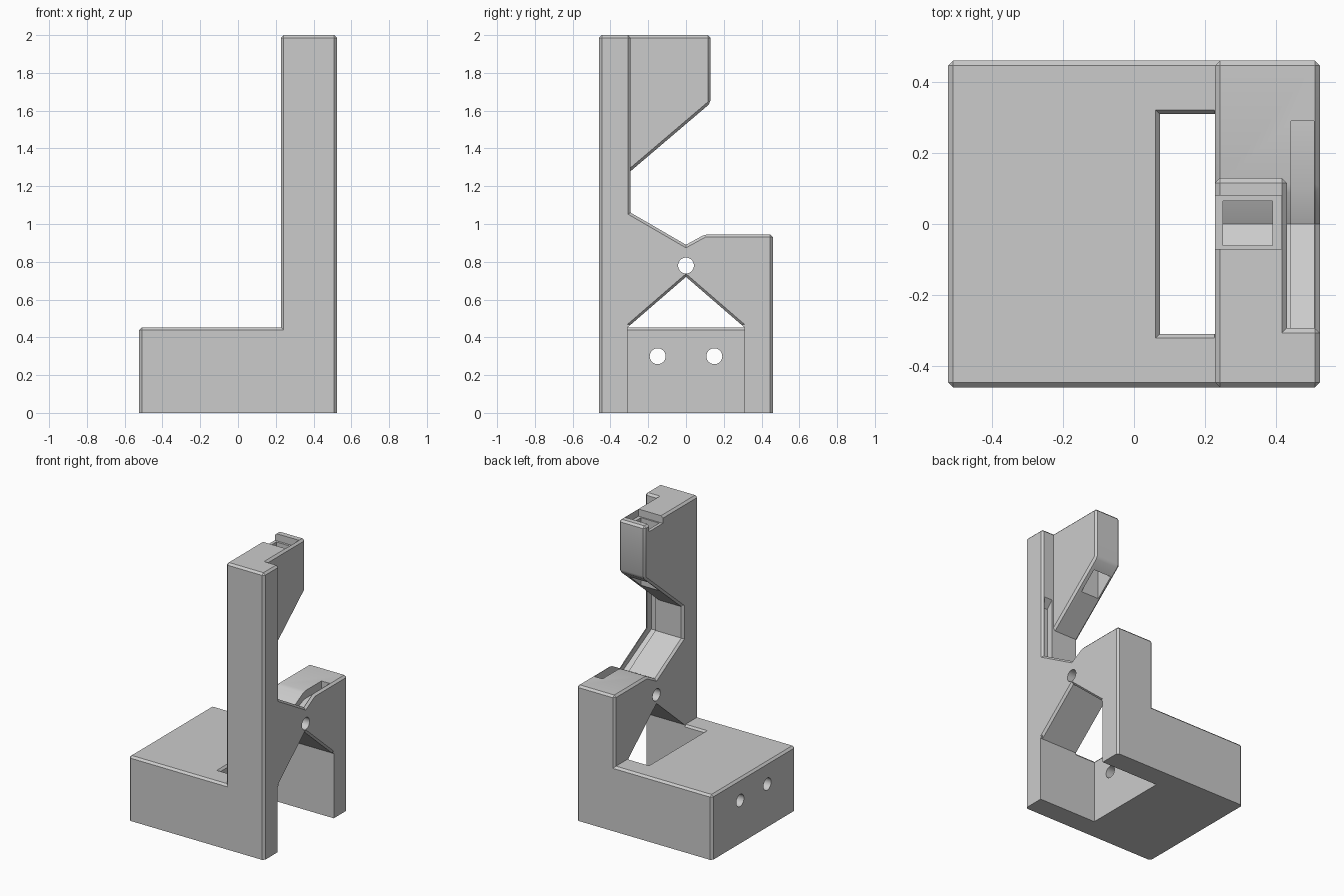
import bpy, bmesh, math
from mathutils import Matrix

cube = bpy.data.objects.get("Cube")
if cube:
    bpy.data.objects.remove(cube)

GREY = (0.6, 0.6, 0.6, 1)
mat = bpy.data.materials.new("plain grey")
mat.use_nodes = True
mat.diffuse_color = GREY
mat.node_tree.nodes["Principled BSDF"].inputs["Base Color"].default_value = GREY
CHAMFER = 0.014


def finish(name, bm):
    bmesh.ops.recalc_face_normals(bm, faces=bm.faces)
    mesh = bpy.data.meshes.new(name)
    bm.to_mesh(mesh)
    bm.free()
    mesh.materials.append(mat)
    obj = bpy.data.objects.new(name, mesh)
    bpy.context.collection.objects.link(obj)
    return obj


def loft(name, ring_a, ring_b, chamfer=False):
    """Solid between two matching rings; optionally chamfer convex edges above the floor."""
    bm = bmesh.new()
    a = [bm.verts.new(p) for p in ring_a]
    b = [bm.verts.new(p) for p in ring_b]
    bm.faces.new(a)
    bm.faces.new(b)
    for i in range(len(a)):
        j = (i + 1) % len(a)
        bm.faces.new((a[i], a[j], b[j], b[i]))
    bmesh.ops.recalc_face_normals(bm, faces=bm.faces)
    if chamfer:
        edges = [e for e in bm.edges if e.is_convex and max(v.co.z for v in e.verts) > 0.01]
        bmesh.ops.bevel(bm, geom=edges, offset=CHAMFER, segments=1, affect='EDGES')
    return finish(name, bm)


def prism(name, outline, x0, x1, chamfer=False):
    return loft(name, [(x0, y, z) for y, z in outline],
                [(x1, y, z) for y, z in outline], chamfer)


def rect(x0, x1, y0, y1, z):
    return [(x0, y0, z), (x1, y0, z), (x1, y1, z), (x0, y1, z)]


def box(name, x0, x1, y0, y1, z0, z1, chamfer=False):
    return loft(name, rect(x0, x1, y0, y1, z0), rect(x0, x1, y0, y1, z1), chamfer)


def bore(name, x0, x1, y, z):
    bm = bmesh.new()
    place = Matrix.Translation(((x0 + x1) / 2, y, z)) @ Matrix.Rotation(math.pi / 2, 4, 'Y')
    bmesh.ops.create_cone(bm, cap_ends=True, segments=40, radius1=0.042, radius2=0.042,
                          depth=x1 - x0, matrix=place)
    return finish(name, bm)


def combine(target, tool, operation):
    mod = target.modifiers.new(tool.name, 'BOOLEAN')
    mod.operation = operation
    mod.solver = 'EXACT'
    mod.object = tool
    bpy.context.view_layer.objects.active = target
    bpy.ops.object.modifier_apply(modifier=mod.name)
    bpy.data.objects.remove(tool)


# Upright column with the V-shaped throat and rear block
upright = prism("upright_bracket", [
    (-.46, 0), (-.46, 2), (-.293, 2), (-.293, 1.06), (0, .89),
    (.1, .945), (.46, .945), (.46, 0)], .228, .523, True)

# Overhanging arm and solid foot
arm = prism("arm", [(-.42, 2), (.13, 2), (.13, 1.64), (-.293, 1.28), (-.42, 1.17)],
            .228, .43, True)
foot = box("foot", -.523, .45, -.46, .46, 0, .452, True)
for part in (arm, foot):
    combine(upright, part, 'UNION')

# Gabled slot through the foot and upright, with flared rims
gable = [(-.31, .452), (0, .72), (.31, .452)]
cutters = [
    prism("slot", [(-.31, -.1)] + gable + [(.31, -.1)], .073, .7),
    loft("slot_rim", rect(.073, .226, -.31, .31, .438), rect(.057, .226, -.324, .324, .456)),
    loft("gable_rim", [(.508, y, z) for y, z in gable],
         [(.526, y, z + .02) for y, z in gable]),
]

# Wire groove down the column and across the throat
cutters.append(prism("wire_groove", [
    (-.2, 1.5), (-.293, 1.5), (-.34, 1.45), (-.34, 1.035), (0, .85),
    (.1, .89), (.29, .89), (.29, 1.2), (-.2, 1.2)], .442, .506))

# Recess in the arm top with a square window through the arm
cutters += [
    box("arm_recess", .1, .415, -.07, .08, 1.95, 2.1),
    box("arm_window", .25, .39, -.06, .065, 1.1, 2.1),
]

# Mounting bores and pivot bore
cutters += [bore("mount_bore", -.7, .2, side * .15, .3) for side in (-1, 1)]
cutters.append(bore("pivot_bore", .1, .7, 0, .78))
for cutter in cutters:
    combine(upright, cutter, 'DIFFERENCE')

upright.select_set(True)
bpy.context.view_layer.objects.active = upright
bpy.ops.object.shade_smooth_by_angle(angle=math.radians(25))
